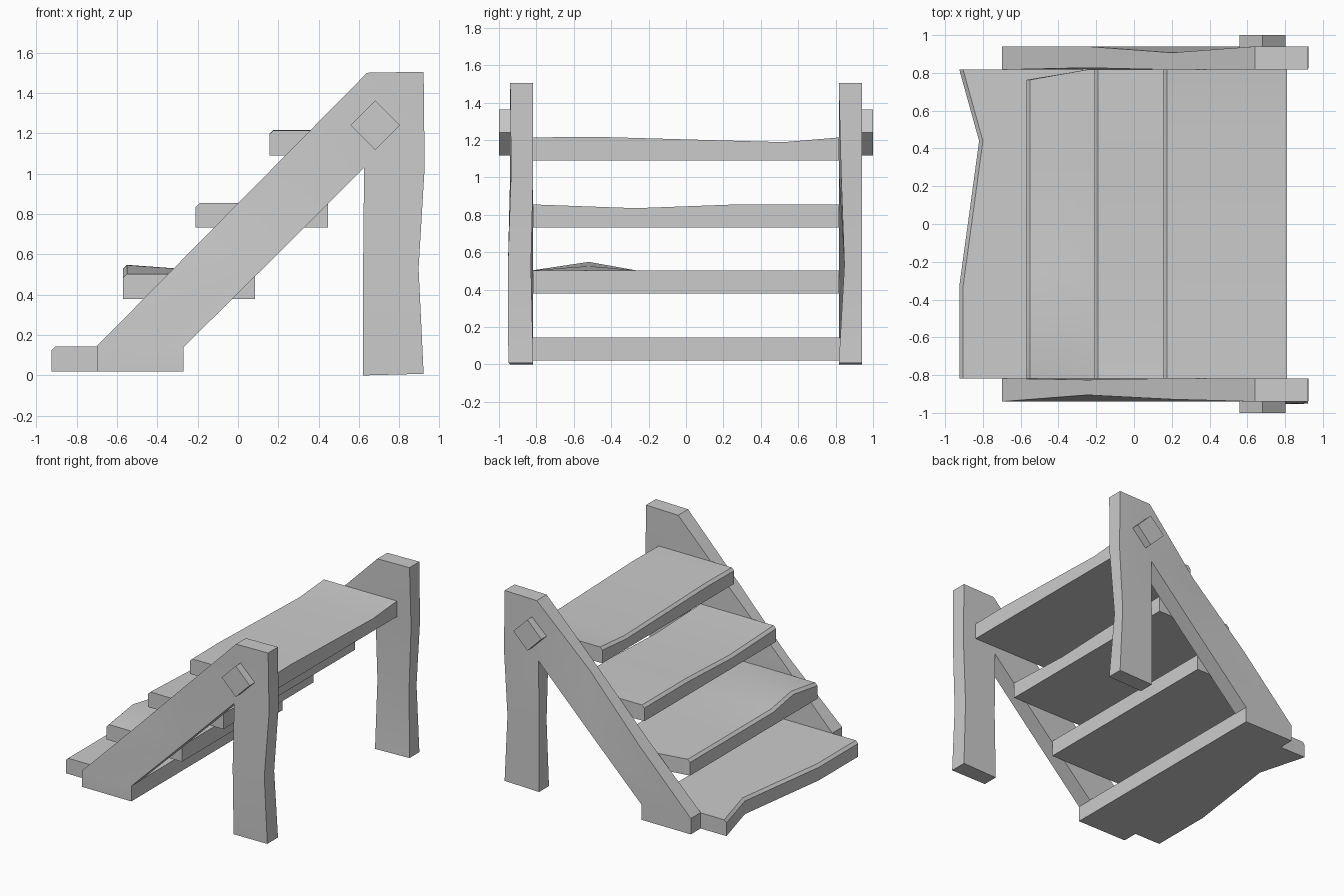
import bpy, bmesh, math

if "Cube" in bpy.data.objects:
    bpy.data.objects.remove(bpy.data.objects["Cube"])


def make_object(name, verts, faces):
    mesh = bpy.data.meshes.new(name)
    mesh.from_pydata(verts, [], faces)
    bm = bmesh.new()
    bm.from_mesh(mesh)
    bmesh.ops.recalc_face_normals(bm, faces=bm.faces)
    bm.to_mesh(mesh)
    bm.free()
    obj = bpy.data.objects.new(name, mesh)
    bpy.context.collection.objects.link(obj)
    bpy.ops.object.select_all(action='DESELECT')
    obj.select_set(True)
    bpy.context.view_layer.objects.active = obj
    bpy.ops.object.shade_smooth_by_angle(angle=math.radians(30))
    return obj


# Treads: planks lofted along y, with a chamfered front edge and hand-cut waviness.
# station = (y, front x shift, front z rise, back z rise, front y shift)
def tread(name, x0, z0, stations, width=0.655, thick=0.123, bev=0.02):
    verts, faces, n = [], [], 7
    x1, xm, z1 = x0 + width, x0 + width / 2, z0 + thick
    for y, dx, df, db, dy in stations:
        verts += [(x0 + dx, y + dy, z0), (x0 + dx, y + dy, z1 - bev + df),
                  (x0 + dx + bev, y + dy, z1 + df), (xm, y, z1 + (df + db) / 2),
                  (x1, y, z1 + db), (x1, y, z0), (xm, y, z0)]
    for s in range(len(stations) - 1):
        for i in range(n):
            j = (i + 1) % n
            faces.append((s * n + i, s * n + j, (s + 1) * n + j, (s + 1) * n + i))
    for b in (0, (len(stations) - 1) * n):
        faces += [(b, b + 1, b + 2, b + 3, b + 6), (b + 3, b + 4, b + 5, b + 6)]
    return make_object(name, verts, faces)


E = 0.818
tread("tread_1", -0.925, 0.02, [(-E, 0, 0, 0, 0), (-0.33, 0, 0, 0, 0), (0.05, 0.052, 0, 0, 0),
                                (0.44, 0.105, 0, 0, 0), (E, 0, 0, 0, 0)])
tread("tread_2", -0.57, 0.38, [(-E, 0, 0, 0, 0), (-0.52, 0, 0.045, 0, 0), (-0.27, 0, 0, 0, 0),
                               (0.3, 0, 0, 0, 0), (E, 0, 0, 0, -0.055)])
tread("tread_3", -0.21, 0.732, [(-E, 0, 0, 0, 0), (-0.27, 0, -0.022, -0.02, 0),
                                (0.27, 0, 0, 0, 0), (E, 0, 0, 0, 0)])
tread("tread_4", 0.155, 1.09, [(-E, 0, 0, 0, 0), (-0.5, 0, 0.003, 0.004, 0),
                               (0.52, 0, -0.025, -0.025, 0), (E, 0, 0, 0, 0)])

# Side frames: sloping stringer and upright leg cut as one board
PROFILE = [(-0.70, 0.02), (-0.27, 0.02), (-0.27, 0.14), (0.20, 0.605), (0.625, 1.03),
           (0.62, 0.53), (0.62, 0.0), (0.92, 0.008), (0.895, 0.53), (0.925, 1.03),
           (0.92, 1.505), (0.64, 1.50), (0.20, 1.055), (-0.25, 0.60), (-0.70, 0.145)]
PANELS = [(0, 1, 2, 14), (14, 2, 3, 13), (13, 3, 12), (12, 3, 4, 11),
          (11, 4, 9, 10), (4, 5, 8, 9), (5, 6, 7, 8)]


def side_frame(name, side, outer, inner):
    n = len(PROFILE)
    verts = [(x, side * (0.94 + outer.get(i, 0)), z) for i, (x, z) in enumerate(PROFILE)]
    verts += [(x, side * (0.817 + inner.get(i, 0)), z) for i, (x, z) in enumerate(PROFILE)]
    faces = list(PANELS) + [tuple(i + n for i in p) for p in PANELS]
    faces += [(i, (i + 1) % n, n + (i + 1) % n, n + i) for i in range(n)]
    return make_object(name, verts, faces)


side_frame("side_frame_front", -1, {13: -0.035, 12: -0.012, 5: 0.012, 8: 0.012, 9: -0.005, 7: 0.01},
           {5: 0.012, 8: 0.012, 13: 0.008})
side_frame("side_frame_back", 1, {12: -0.033}, {5: 0.03, 8: 0.03, 9: 0.012, 13: 0.01})

# Square pegs on the outer faces, turned as diamonds
for label, side in (("front", -1), ("back", 1)):
    r, cx, cz = 0.122, 0.68, 1.24
    ring = [(cx + r, cz), (cx, cz + r), (cx - r, cz), (cx, cz - r)]
    pv = [(x, side * y, z) for y in (0.90, 1.0) for x, z in ring]
    pf = [(0, 1, 2, 3), (4, 5, 6, 7)] + [(i, (i + 1) % 4, 4 + (i + 1) % 4, 4 + i) for i in range(4)]
    make_object("peg_" + label, pv, pf)
